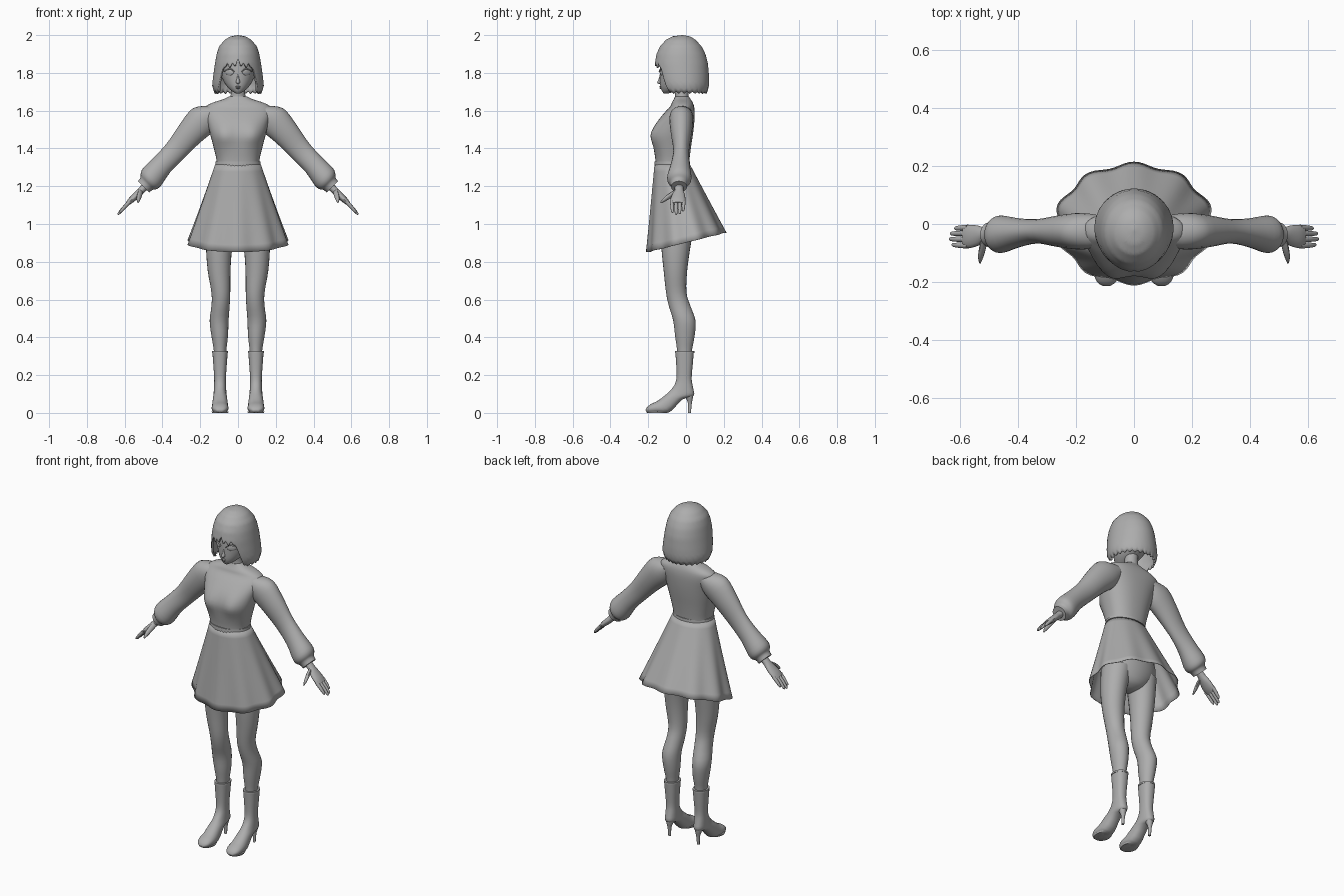
import bpy, bmesh, math
from mathutils import Vector

grey = bpy.data.materials.new("plain_grey")
grey.diffuse_color = (0.42, 0.42, 0.42, 1)


def finish(name, bm, mirror=False, solid=0, angle=50):
    bmesh.ops.recalc_face_normals(bm, faces=bm.faces)
    me = bpy.data.meshes.new(name)
    bm.to_mesh(me)
    bm.free()
    ob = bpy.data.objects.new(name, me)
    bpy.context.collection.objects.link(ob)
    me.materials.append(grey)
    bpy.ops.object.select_all(action='DESELECT')
    ob.select_set(True)
    bpy.context.view_layer.objects.active = ob
    bpy.ops.object.shade_smooth_by_angle(angle=math.radians(angle))
    if solid:
        ob.modifiers.new("thickness", 'SOLIDIFY').thickness = solid
    if mirror:
        ob.modifiers.new("mirror", 'MIRROR').use_axis = (True, False, False)
    return ob


def spline(rings, steps):
    """Catmull-Rom interpolation of number tuples."""
    out = []
    for i in range(len(rings) - 1):
        a, b = rings[max(i - 1, 0)], rings[i]
        c, d = rings[i + 1], rings[min(i + 2, len(rings) - 1)]
        for s in range(steps):
            t = s / steps
            out.append([0.5 * (2*q + (r-p)*t + (2*p-5*q+4*r-w)*t*t + (3*q-p-3*r+w)*t**3)
                        for p, q, r, w in zip(a, b, c, d)])
    return out + [list(rings[-1])]


def skin(bm, rows, close=True):
    """Bridge rows of equal-length closed loops."""
    vs = [[bm.verts.new(p) for p in row] for row in rows]
    n = len(vs[0])
    for r, s in zip(vs, vs[1:]):
        for k in range(n):
            bm.faces.new((r[k], r[(k+1) % n], s[(k+1) % n], s[k]))
    if close:
        bm.faces.new(vs[0])
        bm.faces.new(vs[-1])


def loft(name, rings, n=24, steps=3, mirror=False, power=1.0, warp=None):
    """Each ring holds a centre and two half-axis vectors (9 numbers)."""
    bm = bmesh.new()
    rows = []
    for r in spline(rings, steps):
        c, u, v = Vector(r[:3]), Vector(r[3:6]), Vector(r[6:])
        row = []
        for k in range(n):
            a = 2 * math.pi * k / n
            co, si = math.cos(a), math.sin(a)
            p = c + u * math.copysign(abs(co)**power, co) + v * math.copysign(abs(si)**power, si)
            row.append(warp(p) if warp else p)
        rows.append(row)
    skin(bm, rows)
    return finish(name, bm, mirror)


def flat(z, x, w, y0, y1):
    return (x, (y0+y1)/2, z, w, 0, 0, 0, (y1-y0)/2, 0)


def slant(x, w, y0, z0, y1, z1):
    return (x, (y0+y1)/2, (z0+z1)/2, w, 0, 0, 0, (y1-y0)/2, (z1-z0)/2)


def limb(x, y, z, thick, wide):
    """Cross-section square to the sloping arm."""
    return (x, y, z, thick*0.71, 0, thick*0.71, 0, wide, 0)


# Blouse body with a gently fuller chest
def chest(p):
    if p.y < -0.06:
        p.y -= 0.02 * math.exp(-((abs(p.x)-0.08)/0.05)**2 - ((p.z-1.47)/0.06)**2)
    return p


loft("blouse_body", [
    flat(1.30, 0, .113, -.16, .015), flat(1.34, 0, .114, -.162, .018),
    flat(1.41, 0, .13, -.172, .027), flat(1.47, 0, .146, -.177, .036),
    flat(1.53, 0, .16, -.158, .043), flat(1.585, 0, .175, -.118, .046),
    flat(1.62, 0, .172, -.085, .043), flat(1.642, 0, .135, -.075, .036),
    flat(1.66, 0, .08, -.065, .025), flat(1.675, 0, .048, -.058, .015)],
    n=40, power=0.85, warp=chest)

# Balloon sleeves and cuffs
loft("sleeve", [
    limb(.12, -.025, 1.59, .05, .055), limb(.18, -.025, 1.555, .082, .063),
    limb(.25, -.025, 1.485, .073, .056), limb(.33, -.025, 1.39, .06, .042),
    limb(.40, -.03, 1.315, .058, .05), limb(.453, -.035, 1.252, .066, .064),
    limb(.472, -.036, 1.228, .06, .06), limb(.483, -.037, 1.214, .046, .046),
    limb(.50, -.037, 1.197, .042, .042)], mirror=True)

# Hands
loft("hand", [
    limb(.47, -.037, 1.22, .022, .025), limb(.51, -.037, 1.18, .019, .023),
    limb(.535, -.04, 1.155, .018, .034), limb(.565, -.043, 1.127, .016, .04),
    limb(.585, -.043, 1.108, .011, .036)], n=16, mirror=True)
for i, (y, ln) in enumerate([(-.075, .072), (-.053, .085), (-.032, .08), (-.012, .06)]):
    def fing(t, r, y=y, ln=ln):
        return limb(.572 + ln*.75*t, y - (.043+y)*.1*t, 1.12 - ln*.75*t - .006*t*t, r, r)
    loft(f"finger_{i+1}", [fing(0, .01), fing(.5, .0095), fing(.9, .007), fing(1, .003)],
         n=10, mirror=True)
loft("thumb", [
    (.515, -.05, 1.172, .012, 0, .008, 0, .01, -.008), (.522, -.085, 1.15, .012, 0, .006, 0, .008, -.009),
    (.528, -.115, 1.128, .009, 0, .004, 0, .006, -.007), (.53, -.134, 1.113, .003, 0, .001, 0, .002, -.003)],
    n=10, mirror=True)

# Skirt with soft folds, hem rising to the back
bm = bmesh.new()
rows = []
for i in range(13):
    t, row = i / 12, []
    for k in range(96):
        a = 2 * math.pi * k / 96
        fold = 1 + .035 * t * math.cos(10 * a)
        x = (.118 + .147*t) * math.sin(a) * fold
        y0, y1 = -.164 - .038*t, .018 + .187*t
        y = (y0+y1)/2 - (y1-y0)/2 * math.cos(a) * fold
        hem = .85 + .25 * ((-.202+.205)/2 - .2035*math.cos(a) + .205)
        row.append((x, y, 1.315 + (hem-1.315)*t))
    rows.append(row)
skin(bm, rows, close=False)
finish("skirt", bm, solid=-.003)
loft("waistband", [flat(1.30, 0, .122, -.168, .023), flat(1.33, 0, .119, -.167, .021)], n=40, steps=1)

# Hips and legs
loft("hips", [flat(.90, 0, .02, -.06, -.02), flat(.925, 0, .09, -.11, .03), flat(1.0, 0, .16, -.135, .06),
              flat(1.1, 0, .155, -.14, .06), flat(1.25, 0, .115, -.15, .02)], n=32)
loft("leg", [
    flat(1.0, .088, .08, -.135, .045), flat(.87, .1, .069, -.13, .022),
    flat(.75, .1, .06, -.118, .006), flat(.64, .091, .05, -.106, .002),
    flat(.57, .092, .048, -.092, .022), flat(.49, .1, .05, -.068, .05),
    flat(.41, .097, .044, -.058, .046), flat(.34, .095, .034, -.048, .033),
    flat(.29, .095, .03, -.045, .03)], mirror=True)

# Ankle boots with heels
loft("boot", [
    slant(.095, .041, -.057, .328, .042, .328), slant(.095, .036, -.052, .26, .036, .26),
    slant(.095, .031, -.05, .19, .03, .18), slant(.095, .032, -.06, .15, .038, .13),
    slant(.095, .034, -.085, .117, .04, .09), slant(.095, .037, -.115, .09, -.02, .07),
    slant(.095, .043, -.15, .064, -.085, .005), slant(.095, .044, -.185, .047, -.14, 0),
    slant(.095, .034, -.206, .03, -.185, 0), slant(.095, .015, -.214, .015, -.208, .003)],
    mirror=True, power=.85)
loft("boot_rim", [flat(.318, .095, .043, -.059, .044), flat(.328, .095, .043, -.059, .044)],
     steps=1, mirror=True)
loft("boot_heel", [flat(0, .095, .008, .011, .026), flat(.05, .095, .011, .01, .031),
                   flat(.08, .095, .02, -.002, .037), flat(.11, .095, .027, -.02, .04)],
     n=14, mirror=True)
loft("boot_sole", [flat(0, .095, .043, -.205, -.1), flat(.008, .095, .045, -.212, -.088)],
     steps=1, mirror=True)

# Neck and head
loft("neck", [flat(1.62, 0, .055, -.07, .02), flat(1.67, 0, .041, -.058, .015),
              flat(1.71, 0, .037, -.06, .012), flat(1.77, 0, .04, -.06, .02)], n=20)
loft("head", [
    flat(1.692, 0, .012, -.118, -.09), flat(1.705, 0, .034, -.128, -.05),
    flat(1.73, 0, .06, -.136, .01), flat(1.77, 0, .083, -.138, .06),
    flat(1.82, 0, .095, -.138, .085), flat(1.9, 0, .09, -.13, .08),
    flat(1.955, 0, .055, -.09, .04), flat(1.975, 0, .015, -.05, 0)], n=32)
loft("nose", [flat(1.742, 0, .004, -.146, -.12), flat(1.75, 0, .011, -.153, -.12),
              flat(1.77, 0, .007, -.144, -.12), flat(1.80, 0, .004, -.137, -.12)], n=12)
for z, w in [(1.727, .016), (1.72, .012)]:
    loft("lip", [flat(z-.004, 0, w*.6, -.138, -.11), flat(z, 0, w, -.141, -.11),
                 flat(z+.004, 0, w*.6, -.138, -.11)], n=12)


# Eyes and lashes follow the curve of the face
def face_y(x):
    return -.026 - .112 * math.sqrt(max(0, 1 - (x/.095)**2))


loft("eye", [(x, face_y(x)-.001, 1.802, 0, .004, 0, 0, 0, h)
             for x, h in [(.022, .002), (.033, .012), (.045, .015), (.057, .012), (.068, .002)]],
     n=12, mirror=True)
loft("eyelash", [(x, face_y(x)-.004, z, 0, .005, 0, 0, 0, .003)
                 for x, z in [(.018, 1.806), (.032, 1.818), (.045, 1.821), (.06, 1.816), (.074, 1.806)]],
     n=8, mirror=True)

# Bobbed hair: z, half width, front, back
prof = [(2.0, .001, -.022, -.018), (1.994, .038, -.068, .02), (1.976, .07, -.105, .05),
        (1.94, .1, -.138, .083), (1.9, .113, -.156, .103), (1.85, .122, -.165, .116),
        (1.78, .132, -.161, .122), (1.73, .137, -.15, .122), (1.685, .122, -.128, .108)]


def hair_size(z):
    for a, b in zip(prof, prof[1:]):
        if z >= b[0]:
            t = (a[0]-z) / (a[0]-b[0])
            return [p + (q-p)*t for p, q in zip(a[1:], b[1:])]
    return prof[-1][1:]


def hair_end(deg):
    a = abs(deg)
    tip = abs((a / 14) % 1 - .5) * 2
    if a < 38:
        return 1.825 + .03 * tip + .02 * max(0, 1 - a/10)
    ramp = min(1, (a-38) / 14)
    return 1.835 - .147 * ramp + .014 * tip * ramp


bm = bmesh.new()
rows = []
for i in range(25):
    t, row = (i + .02) / 24.02, []
    for k in range(120):
        deg = k * 3 - 180
        end = hair_end(deg)
        z = 2 - (2-end) * t**1.7
        w, f, b = hair_size(z)
        a = math.radians(deg)
        row.append((w*math.sin(a), (f+b)/2 - (b-f)/2*math.cos(a), z))
    rows.append(row)
skin(bm, rows, close=False)
bm.faces.new([v for v in list(bm.verts)[:120]])
finish("bob_hair", bm, solid=.01)
